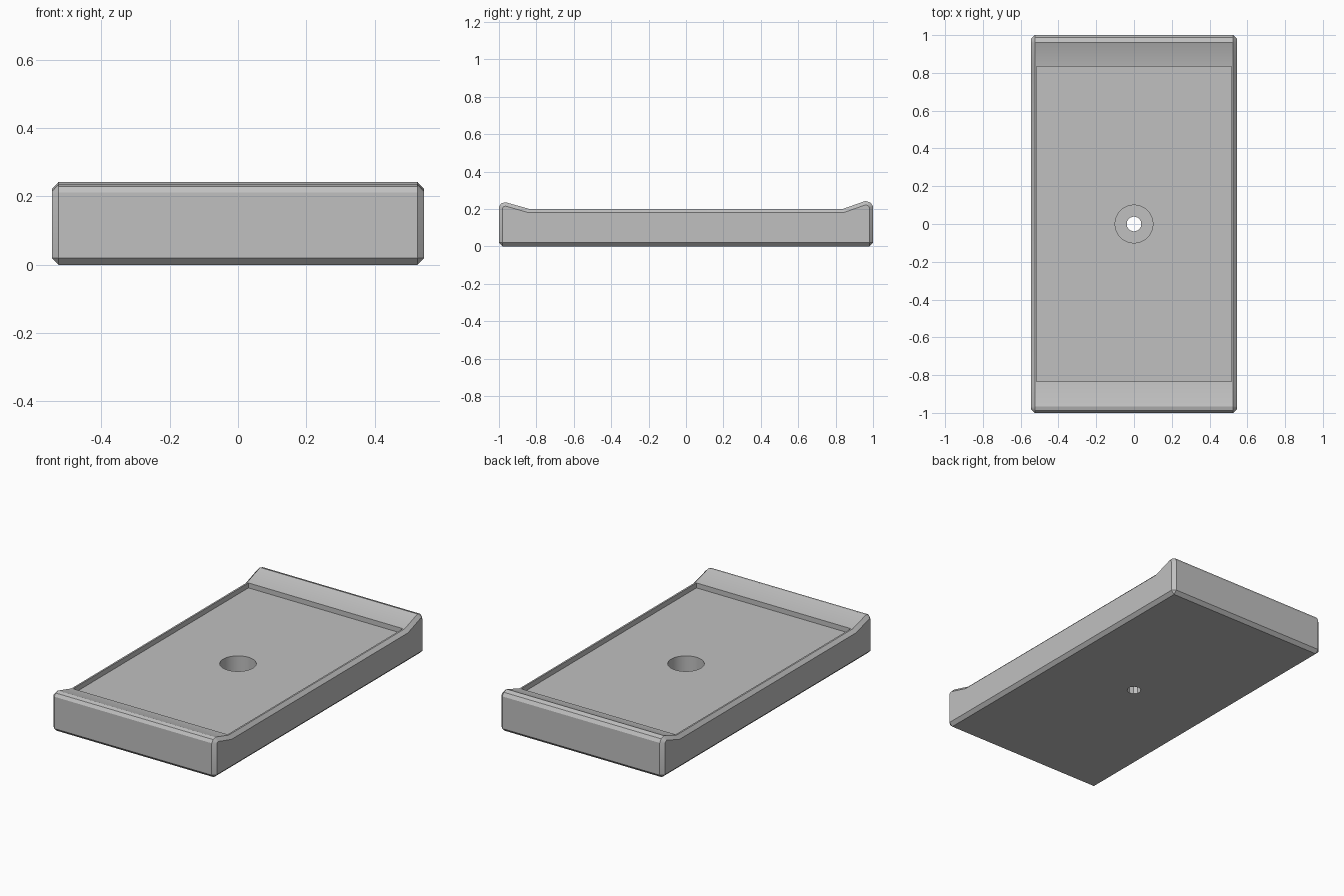
import bpy
import bmesh
import math

if "Cube" in bpy.data.objects:
    bpy.data.objects.remove(bpy.data.objects["Cube"], do_unlink=True)

HALF_W = 0.545
RIM = 0.2
FLOOR = 0.17
CHAMFER = 0.02

grey = bpy.data.materials.new("plain grey")
grey.use_nodes = True
grey.diffuse_color = (0.53, 0.53, 0.53, 1)
grey.node_tree.nodes["Principled BSDF"].inputs["Base Color"].default_value = grey.diffuse_color


def activate(obj):
    bpy.ops.object.select_all(action='DESELECT')
    obj.select_set(True)
    bpy.context.view_layer.objects.active = obj


def extrude_profile(name, profile, half_width):
    """Extrude a y-z outline along x."""
    bm = bmesh.new()
    face = bm.faces.new([bm.verts.new((-half_width, y, z)) for y, z in profile])
    out = bmesh.ops.extrude_face_region(bm, geom=[face])
    moved = [v for v in out["geom"] if isinstance(v, bmesh.types.BMVert)]
    bmesh.ops.translate(bm, verts=moved, vec=(2 * half_width, 0, 0))
    bmesh.ops.recalc_face_normals(bm, faces=bm.faces)
    mesh = bpy.data.meshes.new(name)
    bm.to_mesh(mesh)
    bm.free()
    obj = bpy.data.objects.new(name, mesh)
    bpy.context.collection.objects.link(obj)
    return obj


def cut(target, cutter):
    """Subtract the cutter from the target, then discard it."""
    cutter.hide_render = True
    activate(target)
    mod = target.modifiers.new("cut", 'BOOLEAN')
    mod.operation = 'DIFFERENCE'
    mod.solver = 'EXACT'
    mod.object = cutter
    bpy.ops.object.modifier_apply(modifier=mod.name)
    bpy.data.objects.remove(cutter, do_unlink=True)


def cylinder(radius, sides, bottom, top):
    bpy.ops.mesh.primitive_cylinder_add(
        vertices=sides, radius=radius, depth=top - bottom,
        location=(0, 0, (bottom + top) / 2))
    return bpy.context.object


# Tray body: flat rails between raised, rounded end lips
front_lip = [(-1, 0.212), (-0.988, 0.23), (-0.965, 0.236), (-0.838, RIM)]
back_lip = [(0.838, RIM), (0.96, 0.243), (0.987, 0.234), (1, 0.214)]
tray = extrude_profile("tray_body", [(-1, 0)] + front_lip + back_lip + [(1, 0)], HALF_W)
tray.data.materials.append(grey)

# Chamfer the outer edges
activate(tray)
bevel = tray.modifiers.new("chamfer", 'BEVEL')
bevel.width = CHAMFER
bevel.segments = 1
bevel.limit_method = 'ANGLE'
bevel.angle_limit = math.radians(50)
bevel.use_clamp_overlap = False
bpy.ops.object.modifier_apply(modifier=bevel.name)

# Shallow rectangular recess
bpy.ops.mesh.primitive_cube_add(size=1, location=(0, 0, FLOOR + 0.25))
recess = bpy.context.object
recess.scale = (1.03, 1.67, 0.5)
cut(tray, recess)

# Wide screw bore with a narrow through hole
cut(tray, cylinder(0.1, 48, 0.05, 0.4))
cut(tray, cylinder(0.04, 10, -0.1, 0.3))

activate(tray)
bpy.ops.object.shade_smooth_by_angle(angle=math.radians(30))
